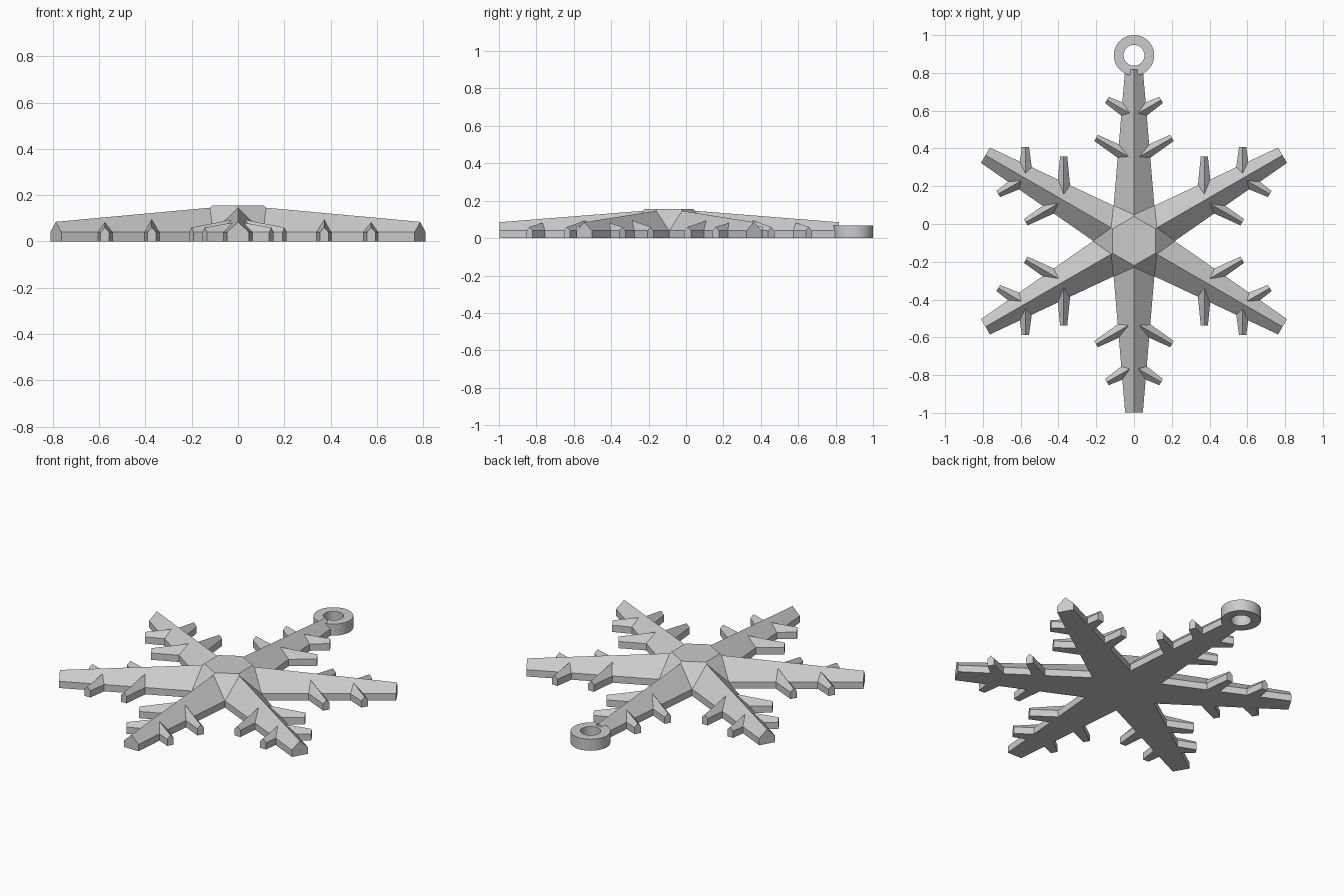
import bpy, bmesh, math
from mathutils import Vector

if "Cube" in bpy.data.objects:
    bpy.data.objects.remove(bpy.data.objects["Cube"])

CENTRE = Vector((0, -0.09, 0))
WALL = 0.04          # height of the straight side walls

silver = bpy.data.materials.new("silver_grey")
silver.use_nodes = True
colour = (0.6, 0.6, 0.6, 1)
silver.diffuse_color = colour
silver.node_tree.nodes["Principled BSDF"].inputs["Base Color"].default_value = colour


def finish(name, bm):
    bmesh.ops.recalc_face_normals(bm, faces=bm.faces)
    mesh = bpy.data.meshes.new(name)
    bm.to_mesh(mesh)
    bm.free()
    mesh.materials.append(silver)
    obj = bpy.data.objects.new(name, mesh)
    bpy.context.collection.objects.link(obj)
    return obj


def loft(name, sections):
    """Closed solid through a list of point loops."""
    bm = bmesh.new()
    loops = [[bm.verts.new(p) for p in s] for s in sections]
    n = len(loops[0])
    for a, b in zip(loops, loops[1:]):
        for i in range(n):
            j = (i + 1) % n
            bm.faces.new((a[i], a[j], b[j], b[i]))
    bm.faces.new(loops[0])
    bm.faces.new(loops[-1])
    return finish(name, bm)


def ray(angle):
    return Vector((math.cos(angle), math.sin(angle), 0))


def spar(name, origin, angle, ends):
    """Roof-topped bar; each end is (distance, half width, ridge height)."""
    along, side = ray(angle), ray(angle + math.pi / 2)
    up = Vector((0, 0, 1))
    sections = []
    for dist, w, ridge in ends:
        base = origin + along * dist
        sections.append([base - side * w, base + side * w,
                         base + side * w + up * WALL, base + up * ridge,
                         base - side * w + up * WALL])
    return loft(name, sections)


def hexagon(radius, z):
    return [CENTRE + ray(math.radians(30 + 60 * i)) * radius + Vector((0, 0, z))
            for i in range(6)]


# Faceted hub
snowflake = loft("snowflake", [hexagon(0.25, 0), hexagon(0.25, WALL), hexagon(0.13, 0.155)])
parts = []

# Six arms, each with two pairs of side branches
for i in range(6):
    angle = math.radians(30 + 60 * i)
    parts.append(spar("arm", CENTRE, angle, [(0.1, 0.115, 0.149), (0.908, 0.047, 0.085)]))
    for r, length, ridge in ((0.43, 0.232, 0.1), (0.664, 0.166, 0.086)):
        for turn in (-1, 1):
            parts.append(spar("branch", CENTRE + ray(angle) * r, angle + turn * math.pi / 3,
                              [(0, 0.042, ridge), (length, 0.019, 0.06)]))

# Hanging ring, spun from a rectangular section
bm = bmesh.new()
middle = Vector((0, 0.893, 0))
corners = [bm.verts.new(middle + Vector((r, 0, z)))
           for r, z in ((0.055, 0), (0.107, 0), (0.107, 0.068), (0.055, 0.068))]
edges = [bm.edges.new((corners[i], corners[(i + 1) % 4])) for i in range(4)]
bmesh.ops.spin(bm, geom=corners + edges, cent=middle, axis=(0, 0, 1),
               angle=math.tau, steps=64)
bmesh.ops.remove_doubles(bm, verts=bm.verts, dist=0.0005)
parts.append(finish("hanging_ring", bm))

# Weld everything into one solid casting
bpy.context.view_layer.objects.active = snowflake
snowflake.select_set(True)
for part in parts:
    weld = snowflake.modifiers.new("weld", 'BOOLEAN')
    weld.operation = 'UNION'
    weld.solver = 'EXACT'
    weld.object = part
    bpy.ops.object.modifier_apply(modifier=weld.name)
    bpy.data.objects.remove(part)

bpy.ops.object.shade_smooth_by_angle(angle=math.radians(12))
